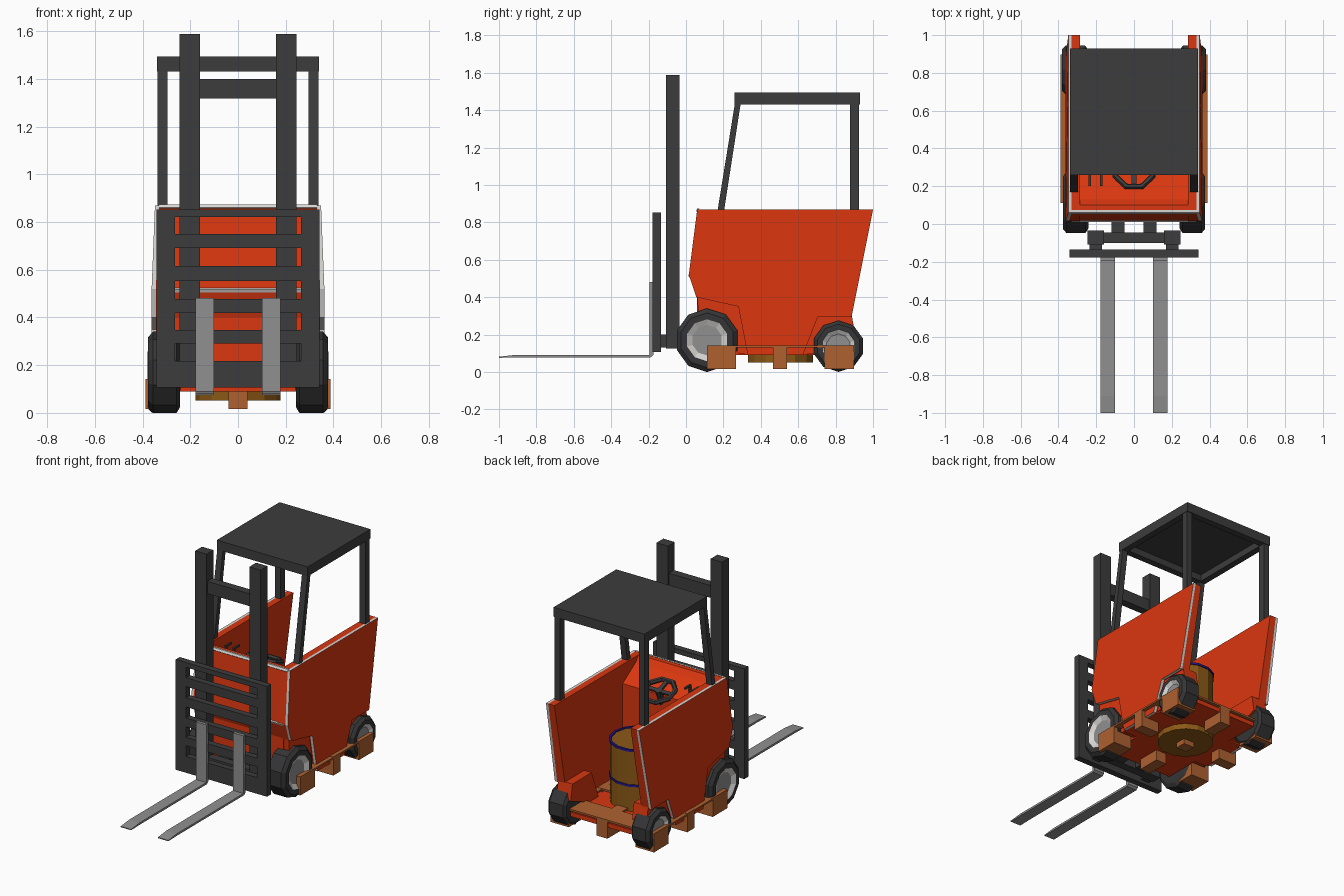
import bpy, bmesh, math
from mathutils import Matrix

if "Cube" in bpy.data.objects:
    bpy.data.objects.remove(bpy.data.objects["Cube"])


def material(name, rgb):
    m = bpy.data.materials.new(name)
    m.diffuse_color = (*rgb, 1)
    m.use_nodes = True
    m.node_tree.nodes["Principled BSDF"].inputs["Base Color"].default_value = m.diffuse_color
    return m


RED = material("orange red paint", (0.70, 0.038, 0.005))
DARK = material("dark grey metal", (0.046, 0.046, 0.046))
TYRE = material("black rubber", (0.036, 0.036, 0.038))
STEEL = material("fork steel", (0.28, 0.28, 0.28))
WHITE = material("pale trim", (0.70, 0.68, 0.66))
WOOD = material("pallet wood", (0.43, 0.12, 0.03))
GOLD = material("barrel brown", (0.26, 0.10, 0.008))
BLUE = material("barrel band blue", (0.015, 0.008, 0.28))


def finish(name, bm, mats, mirror=False):
    bmesh.ops.recalc_face_normals(bm, faces=bm.faces)
    me = bpy.data.meshes.new(name)
    bm.to_mesh(me)
    bm.free()
    for m in mats:
        me.materials.append(m)
    ob = bpy.data.objects.new(name, me)
    bpy.context.collection.objects.link(ob)
    if mirror:
        ob.modifiers.new("mirror", 'MIRROR')
    return ob


def add_prism(bm, pts, x0, x1):
    """Extrude a (y, z) outline from x0 to x1; returns the face at x1."""
    a = [bm.verts.new((x0, y, z)) for y, z in pts]
    b = [bm.verts.new((x1, y, z)) for y, z in pts]
    bm.faces.new(a)
    n = len(pts)
    for i in range(n):
        j = (i + 1) % n
        bm.faces.new((a[i], a[j], b[j], b[i]))
    return bm.faces.new(b)


def prism(name, pts, x0, x1, mat, mirror=False):
    bm = bmesh.new()
    add_prism(bm, pts, x0, x1)
    return finish(name, bm, [mat], mirror)


def boxes(name, items, mat, mirror=False):
    """Each item is (x0, x1, y0, y1, z0, z1)."""
    bm = bmesh.new()
    for x0, x1, y0, y1, z0, z1 in items:
        add_prism(bm, [(y0, z0), (y1, z0), (y1, z1), (y0, z1)], x0, x1)
    return finish(name, bm, [mat], mirror)


def lathe(name, prof, n, mats, rule, matrix, mirror=False):
    """Spin (height, radius) points round z, then place with matrix."""
    bm = bmesh.new()
    rings = [[bm.verts.new((r * math.cos(2 * math.pi * i / n), r * math.sin(2 * math.pi * i / n), h))
              for i in range(n)] for h, r in prof]
    for k in range(len(rings) - 1):
        for i in range(n):
            j = (i + 1) % n
            f = bm.faces.new((rings[k][i], rings[k][j], rings[k + 1][j], rings[k + 1][i]))
            f.material_index = rule(k)
    bm.faces.new(rings[0])
    bm.faces.new(rings[-1]).material_index = rule(len(rings) - 1)
    bm.transform(matrix)
    return finish(name, bm, mats, mirror)


# Side panels with pale chamfered border
outline = [(0.06, 0.87), (0.015, 0.52), (0.055, 0.40), (0.28, 0.35), (0.33, 0.09),
           (0.625, 0.09), (0.705, 0.295), (0.885, 0.295), (1.0, 0.87)]
bm = bmesh.new()
outer = add_prism(bm, outline, 0.285, 0.33)
ring = bmesh.ops.inset_region(bm, faces=[outer], thickness=0.016, use_even_offset=True)["faces"]
for f in ring:
    f.material_index = 1
for v in outer.verts:
    v.co.x += 0.018
for v in bm.verts:
    if v.co.x > 0.3:
        v.co.x += 0.014 * min(1, (0.87 - v.co.z) / 0.35)
finish("side_panel", bm, [RED, WHITE], True)

# Front body with sloping dashboard, trims and wheel arches
prism("front_body", [(0.06, 0.87), (0.10, 0.87), (0.13, 0.83), (0.27, 0.74), (0.27, 0.2),
                     (0.06, 0.2), (0.06, 0.40), (0.018, 0.52)], -0.30, 0.30, RED)
prism("front_top_trim", [(0.057, 0.857), (0.053, 0.861), (0.06, 0.874), (0.074, 0.874)],
      -0.332, 0.332, WHITE)
prism("front_crease_trim", [(0.018, 0.523), (0.011, 0.518), (0.018, 0.505), (0.026, 0.505)],
      -0.332, 0.332, WHITE)
prism("front_wheel_arch", [(0.06, 0.42), (0.29, 0.42), (0.345, 0.1), (0.28, 0.1),
                           (0.22, 0.2), (0.07, 0.2)], 0.22, 0.337, RED, True)
prism("rear_wheel_arch", [(0.60, 0.10), (0.68, 0.31), (0.885, 0.31), (0.905, 0.2),
                          (0.80, 0.16), (0.70, 0.10)], 0.23, 0.337, RED, True)
boxes("floor", [(-0.24, 0.24, 0.06, 0.89, 0.09, 0.12), (-0.33, 0.33, 0.31, 0.65, 0.09, 0.12),
                (-0.23, 0.23, 0.06, 0.27, 0.11, 0.25)], RED)

# Wheels: ten sided, tyre with dished rim
TYRE_PROF = [(0.0, 0.85), (0.015, 1.0), (0.115, 1.0), (0.135, 0.86), (0.135, 0.66),
             (0.118, 0.48)]
for name, y, z, r, x0 in (("front_wheel", 0.113, 0.17, 0.17, 0.242),
                          ("rear_wheel", 0.815, 0.138, 0.137, 0.245)):
    place = Matrix.Translation((x0, y, z)) @ Matrix.Rotation(math.pi / 2, 4, 'Y')
    lathe(name, [(h, q * r) for h, q in TYRE_PROF], 10, [TYRE, WHITE, STEEL],
          lambda k: (0, 0, 0, 0, 1, 2)[k], place, True)

# Mast with crossbars and mounts
boxes("mast_post", [(0.16, 0.245, -0.108, -0.035, 0.125, 1.587)], DARK, True)
boxes("mast_crossbar", [(-0.17, 0.17, -0.10, -0.045, 1.317, 1.40),
                        (-0.17, 0.17, -0.10, -0.045, 0.125, 0.21)], DARK)
boxes("mast_mount", [(0.05, 0.12, -0.05, 0.07, 0.13, 0.20),
                     (0.17, 0.235, -0.14, -0.10, 0.13, 0.20)], DARK, True)

# Load backrest: side rails and horizontal bars
bars = [(0.82, 0.853), (0.69, 0.75), (0.552, 0.615), (0.418, 0.477), (0.29, 0.347), (0.107, 0.217)]
boxes("backrest_rail", [(0.265, 0.342, -0.178, -0.135, 0.107, 0.853)], DARK, True)
boxes("backrest_bar", [(-0.27, 0.27, -0.178, -0.135, a, b) for a, b in bars], DARK)

# Forks
prism("fork", [(-0.175, 0.482), (-0.196, 0.482), (-0.196, 0.092), (-0.91, 0.092), (-1.0, 0.082),
               (-1.0, 0.076), (-0.90, 0.078), (-0.19, 0.078), (-0.175, 0.09)],
      0.10, 0.178, STEEL, True)

# Overhead guard
prism("guard_front_post", [(0.165, 0.84), (0.20, 0.84), (0.293, 1.44), (0.262, 1.44)],
      0.296, 0.338, DARK, True)
boxes("guard_rear_post", [(0.296, 0.338, 0.878, 0.925, 0.82, 1.44)], DARK, True)
boxes("guard_roof", [(-0.34, 0.34, 0.26, 0.93, 1.475, 1.494)], DARK)
boxes("guard_side_rail", [(0.296, 0.34, 0.26, 0.93, 1.43, 1.48)], DARK, True)
boxes("guard_cross_rail", [(-0.30, 0.30, y, y + 0.045, 1.43, 1.48) for y in (0.26, 0.885)], DARK)

# Steering wheel, column and levers
tilt = Matrix.Translation((0, 0.29, 0.775)) @ Matrix.Rotation(-0.35, 4, 'X')
bpy.ops.mesh.primitive_torus_add(major_segments=8, minor_segments=6, major_radius=0.106,
                                 minor_radius=0.016)
wheel = bpy.context.object
wheel.name = "steering_wheel"
wheel.data.transform(Matrix.Rotation(math.pi / 8, 4, 'Z'))
wheel.matrix_world = tilt
wheel.data.materials.append(DARK)
spokes = boxes("steering_spokes", [(-0.10, 0.10, -0.013, 0.013, -0.008, 0.006),
                                   (-0.013, 0.013, -0.10, 0.0, -0.008, 0.006)], DARK)
spokes.matrix_world = tilt
lathe("steering_column", [(-0.13, 0.018), (0.008, 0.024)], 8, [DARK], lambda k: 0, tilt)
boxes("control_lever", [(x, x + 0.012, 0.20, 0.212, 0.76, 0.83) for x in (-0.24, -0.18)]
      + [(x, x + 0.012, 0.20, 0.262, 0.82, 0.832) for x in (-0.24, -0.18)], DARK)

# Pallet: nine blocks under a deck of boards
cols = [(-0.388, -0.25), (-0.04, 0.04), (0.25, 0.388)]
rows = [(0.112, 0.268), (0.465, 0.54), (0.74, 0.897)]
boxes("pallet_blocks", [(a, b, c, d, 0.017, 0.131) for a, b in cols for c, d in rows], WOOD)
boxes("pallet_boards", [(a, b, 0.112, 0.897, 0.130, 0.141) for a, b in cols]
      + [(-0.388, 0.388, c, d, 0.131, 0.143) for c, d in rows], WOOD)

# Barrel with blue bands and bung
at = Matrix.Translation((0, 0.505, 0))
lathe("barrel", [(0.052, 0.178), (0.532, 0.178)], 14, [GOLD], lambda k: 0, at)
for i, z in enumerate((0.295, 0.532)):
    lathe("barrel_band_%d" % i, [(z - 0.007, 0.172), (z - 0.007, 0.184), (z + 0.007, 0.184),
                                 (z + 0.007, 0.170), (z - 0.002, 0.168)], 14, [BLUE, GOLD],
          lambda k: 1 if k == 4 else 0, at)
lathe("barrel_bung", [(0.53, 0.018), (0.541, 0.018)], 8, [BLUE], lambda k: 0, at)
